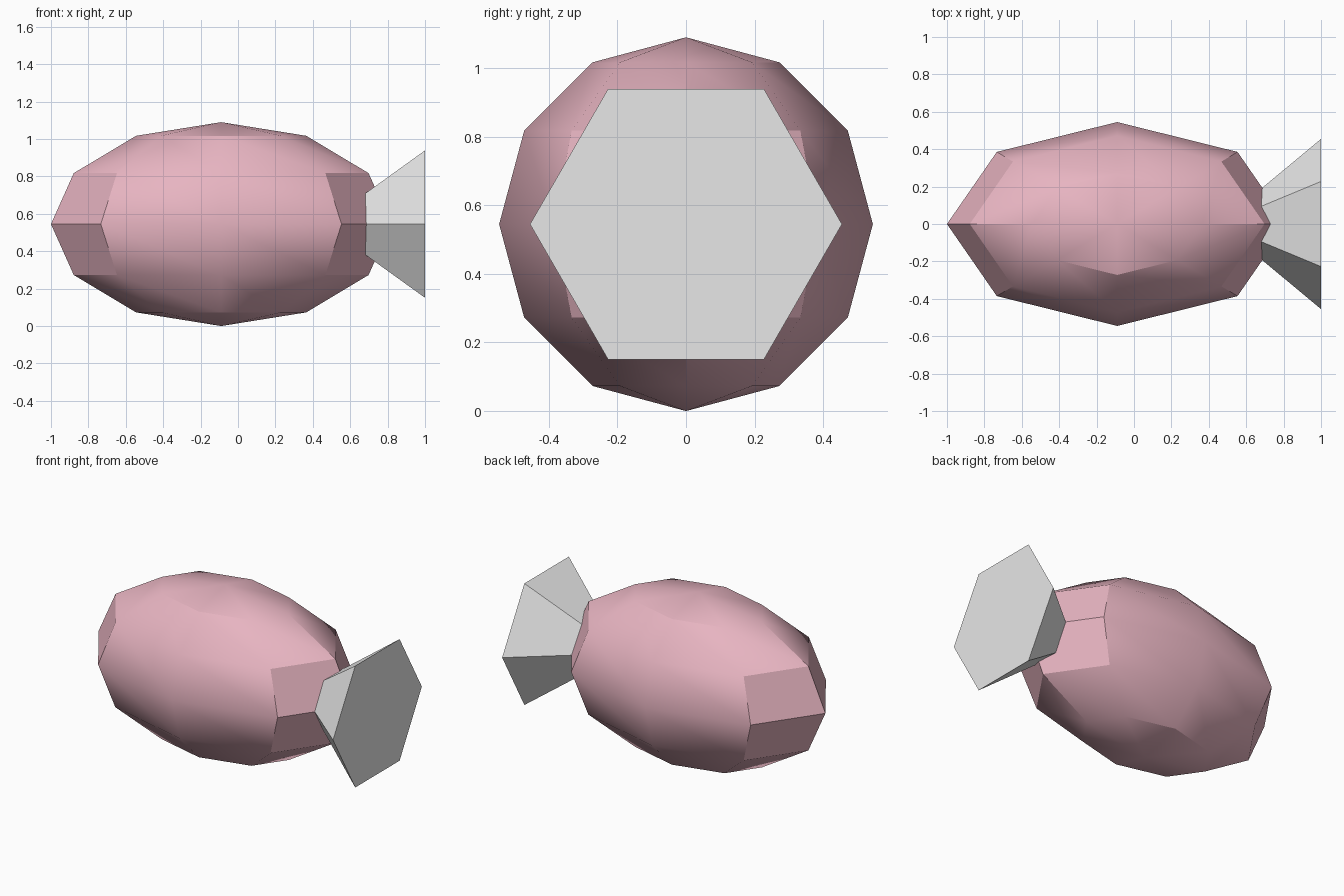
import bpy
import math

cube = bpy.data.objects.get("Cube")
if cube:
    bpy.data.objects.remove(cube, do_unlink=True)


def make_material(name, rgb):
    mat = bpy.data.materials.new(name)
    mat.use_nodes = True
    color = (*rgb, 1.0)
    mat.diffuse_color = color
    mat.node_tree.nodes["Principled BSDF"].inputs["Base Color"].default_value = color
    return mat


def finish(name, mat):
    obj = bpy.context.object
    obj.name = name
    obj.data.materials.append(mat)
    bpy.ops.object.transform_apply(location=False, rotation=True, scale=True)
    bpy.ops.object.shade_smooth_by_angle(angle=math.radians(30))
    return obj


pink = make_material("soft pink", (0.84, 0.48, 0.56))
grey = make_material("light grey", (0.8, 0.8, 0.8))

RADIUS = 0.545
HALF_LENGTH = 0.91
FLARE_RADIUS = 0.455
FLARE_LENGTH = 0.547

# Body: a coarse sphere stretched along x
bpy.ops.mesh.primitive_uv_sphere_add(
    segments=8, ring_count=6, radius=1, location=(HALF_LENGTH - 1, 0, RADIUS))
bpy.context.object.scale = (HALF_LENGTH, RADIUS, RADIUS)
finish("body", pink)

# Tail: a six-sided cone whose tip is buried in the body, corners pointing along y
bpy.ops.mesh.primitive_cone_add(
    vertices=6, radius1=FLARE_RADIUS, radius2=0, depth=FLARE_LENGTH,
    location=(1 - FLARE_LENGTH / 2, 0, RADIUS), rotation=(0, -math.pi / 2, 0))
finish("tail_cone", grey)
